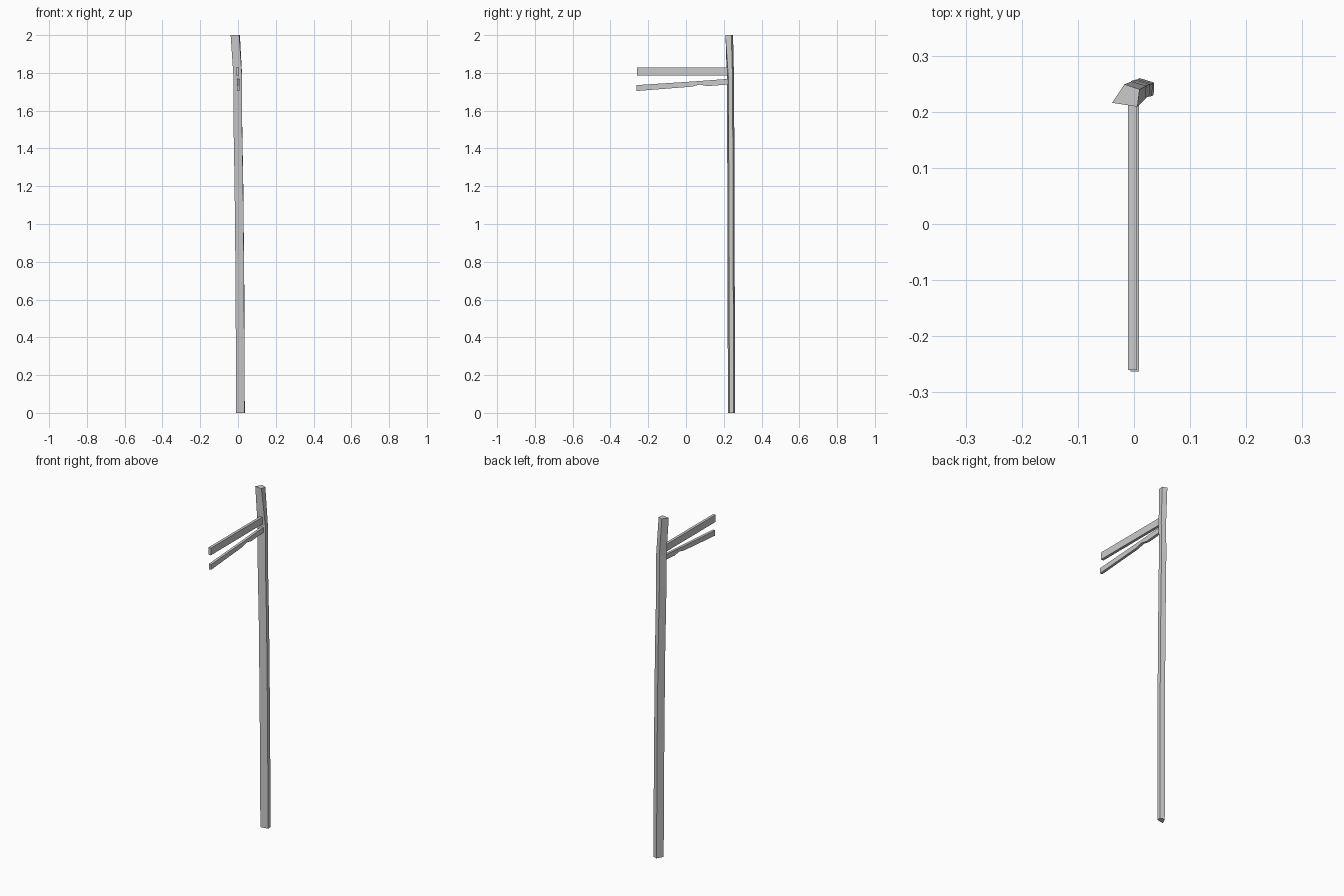
import bpy, bmesh

if "Cube" in bpy.data.objects:
    bpy.data.objects.remove(bpy.data.objects["Cube"])


def loft(name, rings):
    """Skin a list of four-point rings into a closed, flat-faced beam."""
    bm = bmesh.new()
    loops = [[bm.verts.new(p) for p in ring] for ring in rings]
    for a, b in zip(loops, loops[1:]):
        for i in range(4):
            j = (i + 1) % 4
            bm.faces.new((a[i], a[j], b[j], b[i]))
    bm.faces.new(loops[0][::-1])
    bm.faces.new(loops[-1])
    bmesh.ops.recalc_face_normals(bm, faces=bm.faces)
    mesh = bpy.data.meshes.new(name)
    bm.to_mesh(mesh)
    bm.free()
    bpy.context.collection.objects.link(bpy.data.objects.new(name, mesh))


def rail(name, x0, x1, stations):
    """Beam along y; stations are (y, bottom z, top z)."""
    loft(name, [[(x0, y, lo), (x1, y, lo), (x1, y, hi), (x0, y, hi)]
                for y, lo, hi in stations])


# Crooked hewn post: irregular section shifted along the height
section = [(-0.010, 0.222), (0.035, 0.230), (0.036, 0.252), (0.010, 0.260)]
shifts = [(0, 0, 0), (0.7, -0.003, -0.002), (1.2, -0.008, -0.003),
          (1.6, -0.015, -0.005), (1.78, -0.014, -0.006)]
rings = [[(x + dx, y + dy, z) for x, y in section] for z, dx, dy in shifts]
# Leaning top end
rings.append([(x, y, 2.0) for x, y in
              [(-0.039, 0.216), (0.006, 0.209), (0.010, 0.240), (-0.017, 0.249)]])
loft("post", rings)

# Straight upper arm
rail("upper_arm", -0.011, 0.005, [(-0.260, 1.787, 1.829), (0.230, 1.787, 1.829)])

# Sloping lower arm with a notch underneath
rail("lower_arm", -0.006, 0.009,
     [(-0.263, 1.704, 1.735), (0.030, 1.727, 1.754), (0.072, 1.738, 1.757),
      (0.112, 1.730, 1.760), (0.230, 1.739, 1.769)])
